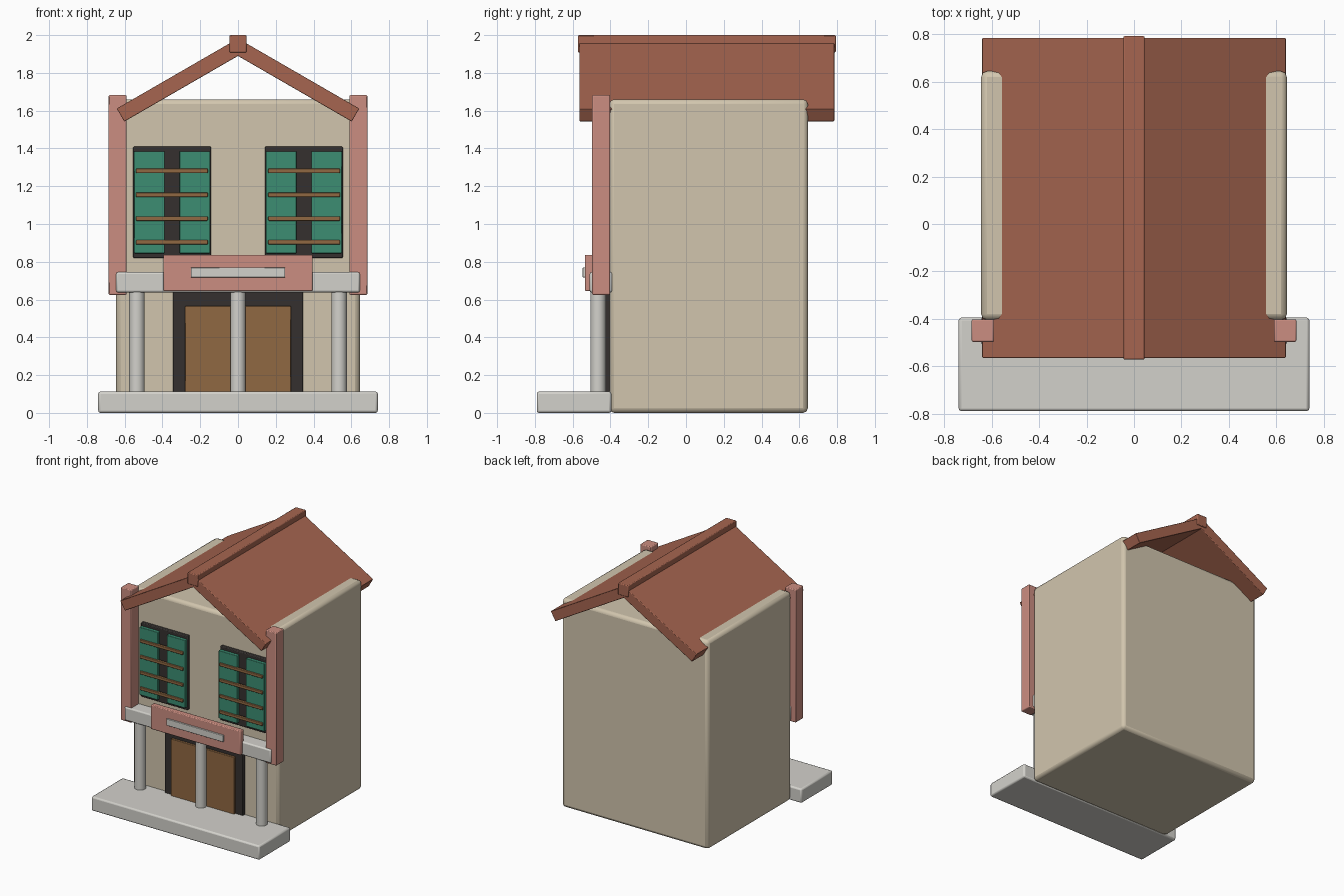
import bpy
from math import radians, tan, cos, sin

if "Cube" in bpy.data.objects:
    bpy.data.objects.remove(bpy.data.objects["Cube"])


def material(name, rgb):
    m = bpy.data.materials.new(name)
    m.diffuse_color = (*rgb, 1)
    m.use_nodes = True
    m.node_tree.nodes["Principled BSDF"].inputs["Base Color"].default_value = m.diffuse_color
    return m


CREAM = material("cream_wall", (0.64, 0.56, 0.42))
STONE = material("pale_stone", (0.65, 0.64, 0.60))
PINK = material("pink_trim", (0.60, 0.27, 0.22))
TILE = material("roof_tile", (0.38, 0.13, 0.08))
DARK = material("dark_frame", (0.035, 0.03, 0.028))
GREEN = material("green_shutter", (0.045, 0.27, 0.17))
WOOD = material("brown_wood", (0.28, 0.14, 0.055))


def finish(o, name, mat, bevel):
    o.name = name
    o.data.materials.append(mat)
    if bevel:
        b = o.modifiers.new("Bevel", "BEVEL")
        b.width = bevel
        b.segments = 2
        b.limit_method = "ANGLE"
    bpy.ops.object.shade_smooth_by_angle(angle=radians(35))
    return o


def box(name, x, y, z, mat, bevel=0.006, tilt=0):
    """Box from (min, max) extents, optionally tilted about its y axis."""
    mid = [(a + b) / 2 for a, b in (x, y, z)]
    bpy.ops.mesh.primitive_cube_add(size=1, location=mid)
    o = bpy.context.object
    o.scale = [b - a for a, b in (x, y, z)]
    bpy.ops.object.transform_apply(location=False, rotation=False, scale=True)
    o.rotation_euler.y = tilt
    return finish(o, name, mat, bevel)


def column(name, x):
    bpy.ops.mesh.primitive_cylinder_add(vertices=24, radius=0.041, depth=0.56,
                                        location=(x, -0.465, 0.38))
    finish(bpy.context.object, name, STONE, 0)


# Main walls and entrance step
box("house_walls", (-0.645, 0.645), (-0.405, 0.645), (0, 1.66), CREAM, 0.025)
box("front_step", (-0.74, 0.74), (-0.79, -0.395), (0, 0.113), STONE, 0.012)

# Doorway
box("door_surround", (-0.345, 0.345), (-0.43, -0.39), (0.1, 0.66), DARK)

# Porch beam and sign board
box("porch_beam", (-0.645, 0.645), (-0.51, -0.39), (0.638, 0.745), STONE, 0.01)
box("sign_board", (-0.395, 0.395), (-0.535, -0.49), (0.645, 0.837), PINK)
box("sign_panel", (-0.25, 0.25), (-0.547, -0.53), (0.717, 0.77), STONE, 0.003)
column("centre_column", 0)

# Roof: two tilted slabs of thickness 0.08 and a ridge cap
ANGLE, THICK, TOP, EAVE = radians(30), 0.08, 1.982, 0.642
length = EAVE / cos(ANGLE)
for s, side in ((-1, "left"), (1, "right")):
    cx = EAVE / 2 - sin(ANGLE) * THICK / 2
    cz = TOP - EAVE / 2 * tan(ANGLE) - cos(ANGLE) * THICK / 2
    box(side + "_roof_slope", (s * cx - length / 2, s * cx + length / 2),
        (-0.565, 0.785), (cz - THICK / 2, cz + THICK / 2), TILE, 0.004, s * ANGLE)

    def mx(a, b):
        return tuple(sorted((s * a, s * b)))

    # Corner pilaster, outer column and door leaf
    box(side + "_pilaster", mx(0.59, 0.685), (-0.497, -0.402), (0.625, 1.682), PINK)
    column(side + "_column", s * 0.535)
    box(side + "_door_leaf", mx(0.006, 0.28), (-0.447, -0.42), (0.1, 0.565), WOOD, 0.004)

    # Shuttered window
    box(side + "_window_frame", mx(0.143, 0.555), (-0.43, -0.39), (0.82, 1.41), DARK)
    box(side + "_inner_shutter", mx(0.147, 0.31), (-0.455, -0.42), (0.845, 1.385), GREEN, 0.004)
    box(side + "_outer_shutter", mx(0.388, 0.55), (-0.455, -0.42), (0.845, 1.385), GREEN, 0.004)
    for i in range(4):
        z = 0.903 + i * 0.126
        box(f"{side}_window_slat_{i + 1}", mx(0.16, 0.54), (-0.468, -0.445),
            (z - 0.012, z + 0.012), WOOD, 0.004)

box("roof_ridge", (-0.045, 0.045), (-0.572, 0.793), (1.908, 2.0), TILE)
